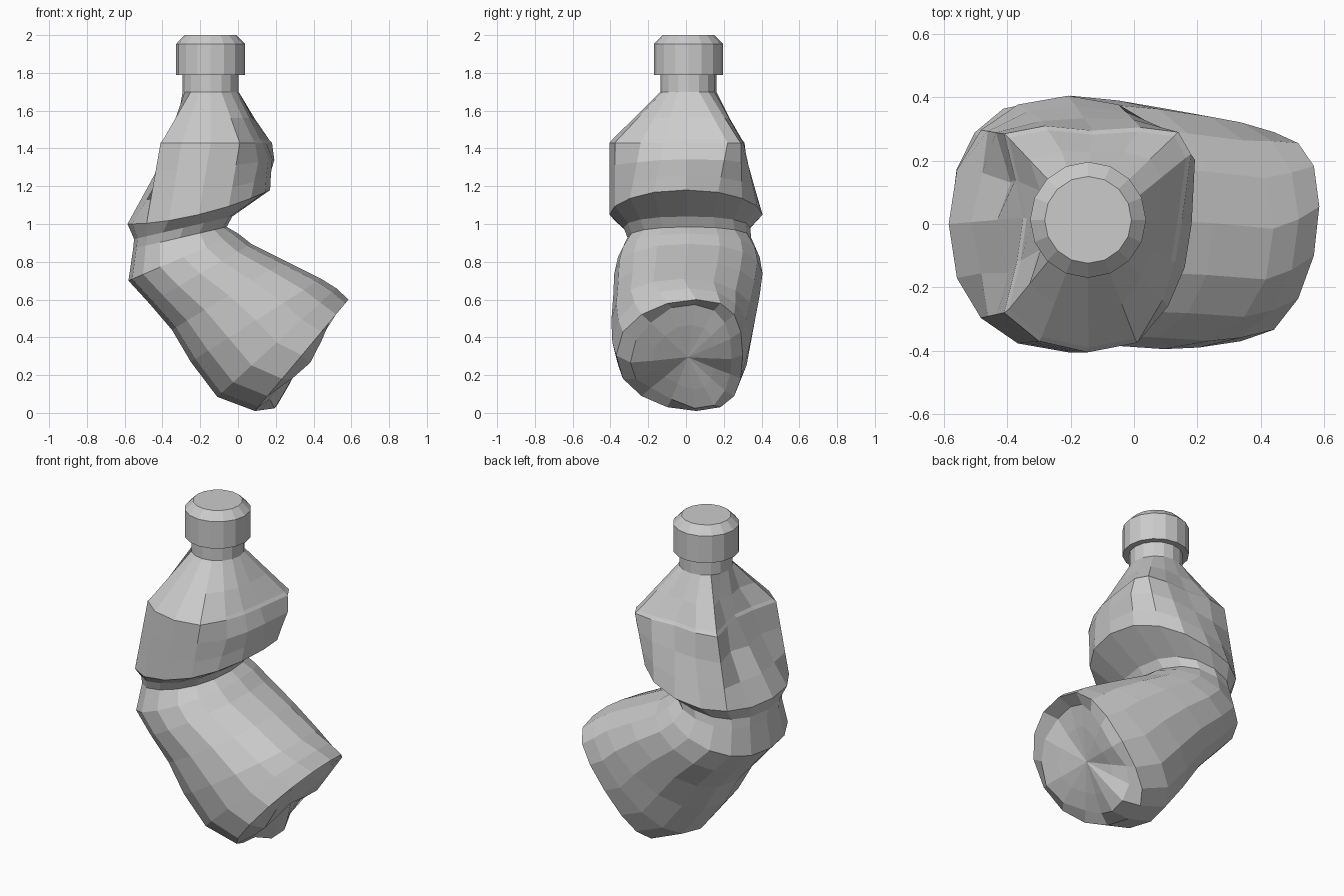
import bpy, bmesh
from math import cos, sin, pi, copysign
from mathutils import Vector

if "Cube" in bpy.data.objects:
    bpy.data.objects.remove(bpy.data.objects["Cube"])

N = 16
ANG = [2 * pi * k / N for k in range(N)]


def spow(v, p):
    return copysign(abs(v) ** p, v)


def ring(left, right, y0, y1, skew=0.0, sag=0.0, p=0.9):
    """Tilted rounded section between a left and a right (x, z) point."""
    cx, cz = (left[0] + right[0]) / 2, (left[1] + right[1]) / 2
    hx, hz = (right[0] - left[0]) / 2, (right[1] - left[1]) / 2
    pts = []
    for a in ANG:
        c, s = spow(cos(a), p), spow(sin(a), p)
        pts.append(Vector((cx + hx * c,
                           (y0 + y1) / 2 + (y1 - y0) / 2 * s + skew * cos(a) ** 2,
                           cz + hz * c - sag * sin(a) ** 2)))
    return pts


def circle(r, z):
    return [Vector((-0.145 + r * cos(a), 0.013 + r * sin(a), z)) for a in ANG]


def mix(a, b, t):
    return [p.lerp(q, t) for p, q in zip(a, b)]


def loft(name, rings, tip=None):
    bm = bmesh.new()
    rows = [[bm.verts.new(p) for p in r] for r in rings]
    for a, b in zip(rows, rows[1:]):
        for k in range(N):
            j = (k + 1) % N
            bm.faces.new((a[k], a[j], b[j], b[k]))
    bm.faces.new(rows[0])
    if tip is None:
        bm.faces.new(rows[-1])
    else:
        t = bm.verts.new(tip)
        for k in range(N):
            bm.faces.new((rows[-1][k], rows[-1][(k + 1) % N], t))
    bmesh.ops.recalc_face_normals(bm, faces=bm.faces)
    me = bpy.data.meshes.new(name)
    bm.to_mesh(me)
    bm.free()
    ob = bpy.data.objects.new(name, me)
    bpy.context.collection.objects.link(ob)
    return ob


# Cap with chamfered top
loft("cap", [circle(0.183, 1.79), circle(0.183, 1.953), circle(0.137, 2.0)])

# Dented shoulder outline seen from above
outline = [(.15, 0), (.18, .22), (.14, .29), (.02, .305), (-.13, .295), (-.28, .31),
           (-.41, .285), (-.375, .14), (-.35, .02), (-.37, -.12), (-.41, -.28),
           (-.3, -.37), (-.145, -.405), (.01, -.375), (.09, -.24), (.13, -.12)]
edge = [Vector((x, y, 1.43)) for x, y in outline]
lip = [Vector((-0.13 + (x + 0.13) * 0.95, -0.03 + (y + 0.03) * 0.96, 1.447)) for x, y in outline]

# Upper body: neck, shoulder and crumpled sides down to the fold
neck = circle(0.148, 1.70)
shoulder = mix(neck, lip, 0.55)
fold = ring((-.585, 1.0), (.17, 1.18), -.405, .405, sag=0.04)
upper = mix(edge, fold, 0.35)
lower = mix(edge, fold, 0.7)
for k in (14, 15, 0, 1):
    upper[k].x += 0.025
    lower[k].x += 0.01
for k, d in ((5, 0.02), (7, 0.05), (9, 0.04)):
    shoulder[k] += Vector((d * 0.6, 0, 0))
    upper[k] += Vector((d, -d * 0.4, 0))
    lower[k] += Vector((d * 0.5, 0, 0))

# Lower body: pinched waist, then a tube bending down to the right
waist = [ring((-.55, .92), (-.03, 1.04), -.33, .34),
         ring((-.555, .87), (-.06, .985), -.31, .345)]
tube = [ring((-.58, .70), (.0, .95), -.36, .39),
        ring((-.47, .58), (.07, .895), -.38, .405),
        ring((-.35, .44), (.25, .805), -.385, .39),
        ring((-.25, .27), (.44, .71), -.395, .365),
        ring((-.11, .085), (.52, .66), -.39, .34, skew=0.04)]
rim = ring((.09, .01), (.585, .6), -.37, .30, skew=0.09)

# Base: two feet bulging out, a slot under the upper lip and a hollow centre
out = Vector((0.77, 0, -0.64))
mid = sum(rim, Vector()) / N
bulge = {6: .02, 7: .07, 8: .07, 9: .02, 11: .04, 12: .06, 13: .03,
         0: -.05, 1: -.03, 15: -.05, 3: .02, 4: .03}
base = [rim[k].lerp(mid, 0.2) + out * bulge.get(k, 0.0) for k in range(N)]
inner = [rim[k].lerp(mid, 0.5) + out * (bulge.get(k, 0.0) * 0.6 + 0.01) for k in range(N)]

loft("bottle", [circle(0.148, 1.80), neck, shoulder, lip, edge, upper, lower, fold]
     + waist + tube + [rim, base, inner], tip=mid + out * 0.015)
